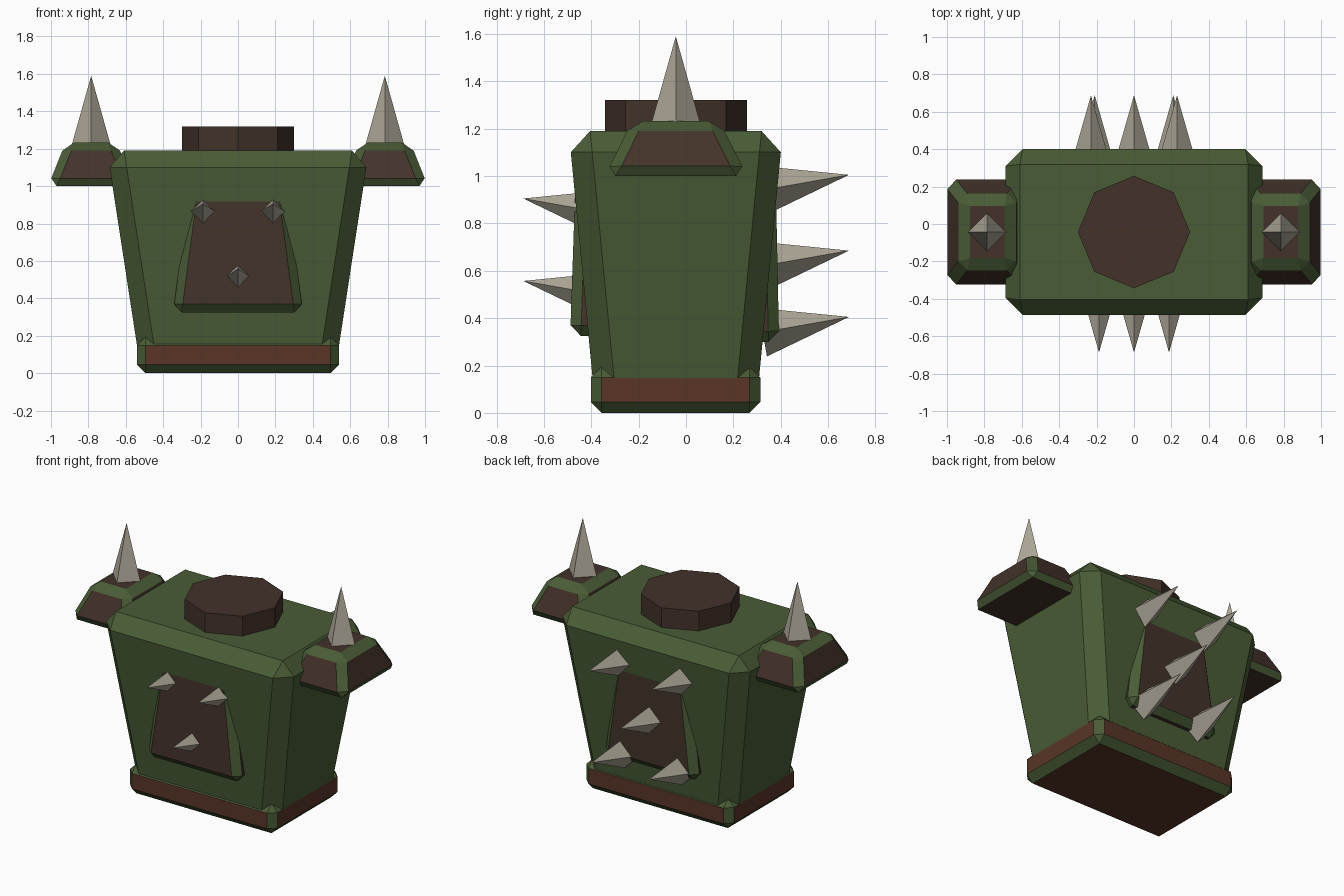
import bpy, bmesh
from math import radians
from mathutils import Matrix, Vector

if "Cube" in bpy.data.objects:
    bpy.data.objects.remove(bpy.data.objects["Cube"])

CY = -0.043  # body centre line in y


def material(name, r, g, b):
    m = bpy.data.materials.new(name)
    m.diffuse_color = (r, g, b, 1)
    m.use_nodes = True
    m.node_tree.nodes["Principled BSDF"].inputs["Base Color"].default_value = m.diffuse_color
    return m


GREEN = material("green", 0.067, 0.108, 0.037)
BROWN = material("brown", 0.056, 0.032, 0.023)
RUST = material("rust_brown", 0.10, 0.036, 0.020)
BONE = material("bone", 0.42, 0.385, 0.31)


def finish(name, bm, *mats):
    bmesh.ops.recalc_face_normals(bm, faces=bm.faces)
    me = bpy.data.meshes.new(name)
    bm.to_mesh(me)
    bm.free()
    for m in mats:
        me.materials.append(m)
    ob = bpy.data.objects.new(name, me)
    bpy.context.collection.objects.link(ob)
    return ob


def tapered_box(name, bottom, top, bevel, face_mat, edge_mat, cx=0):
    """Bevelled frustum; bottom and top are (half width, y min, y max, z)."""
    bm = bmesh.new()
    bmesh.ops.create_cube(bm, size=2)
    for v in bm.verts:
        hx, y0, y1, z = top if v.co.z > 0 else bottom
        v.co = Vector((cx + v.co.x * hx, y1 if v.co.y > 0 else y0, z))
    bmesh.ops.bevel(bm, geom=bm.edges[:], offset=bevel, offset_type='OFFSET',
                    segments=1, profile=0.5, affect='EDGES', material=1)
    return finish(name, bm, face_mat, edge_mat)


def spike(name, tip, tilt, length=0.37, radius=0.104):
    """Four-sided spike ending at tip, tilted about x away from straight up."""
    bm = bmesh.new()
    bmesh.ops.create_cone(bm, cap_ends=True, segments=4, radius1=radius,
                          radius2=0, depth=length)
    bmesh.ops.translate(bm, verts=bm.verts, vec=(0, 0, -length / 2))
    bmesh.ops.remove_doubles(bm, verts=bm.verts, dist=1e-5)
    bm.transform(Matrix.Translation(tip) @ Matrix.Rotation(radians(tilt), 4, 'X'))
    return finish(name, bm, BONE)


# Torso and waist band
tapered_box("torso", (0.525, CY - 0.342, CY + 0.342, 0.05),
            (0.70, CY - 0.452, CY + 0.452, 1.19), 0.09, GREEN, GREEN)
tapered_box("waist_band", (0.54, CY - 0.359, CY + 0.357, 0.0),
            (0.54, CY - 0.359, CY + 0.357, 0.195), 0.046, RUST, GREEN)

# Octagonal neck
bm = bmesh.new()
bmesh.ops.create_cone(bm, cap_ends=True, segments=8, radius1=0.30, radius2=0.30,
                      depth=0.17, matrix=Matrix.Translation((0, CY, 1.235)))
finish("neck", bm, BROWN)

# Chest and back plates, sinking into the torso at the top
tapered_box("chest_plate", (0.347, -0.489, -0.2, 0.325),
            (0.257, -0.466, -0.2, 1.0), 0.045, BROWN, GREEN)
tapered_box("back_plate", (0.347, 0.1, 0.393, 0.30),
            (0.257, 0.1, 0.379, 0.98), 0.045, BROWN, GREEN)

# Shoulder pads with upright spikes
for side, s in (("left", -1), ("right", 1)):
    tapered_box(side + "_shoulder_pad", (0.23, CY - 0.30, CY + 0.30, 1.0),
                (0.137, CY - 0.185, CY + 0.185, 1.232), 0.045, BROWN, GREEN,
                cx=s * 0.785)
    spike(side + "_shoulder_spike", (s * 0.785, CY, 1.59), 0)

# Chest spikes, tilted slightly upward
for i, (x, z) in enumerate([(-0.187, 0.905), (0.187, 0.905), (0, 0.557)]):
    spike(f"chest_spike_{i + 1}", (x, -0.687, z), 80)

# Back spikes
for i, (x, z) in enumerate([(-0.23, 1.005), (0.23, 1.005), (0, 0.685),
                            (-0.21, 0.405), (0.21, 0.405)]):
    spike(f"back_spike_{i + 1}", (x, 0.688, z), -80)
